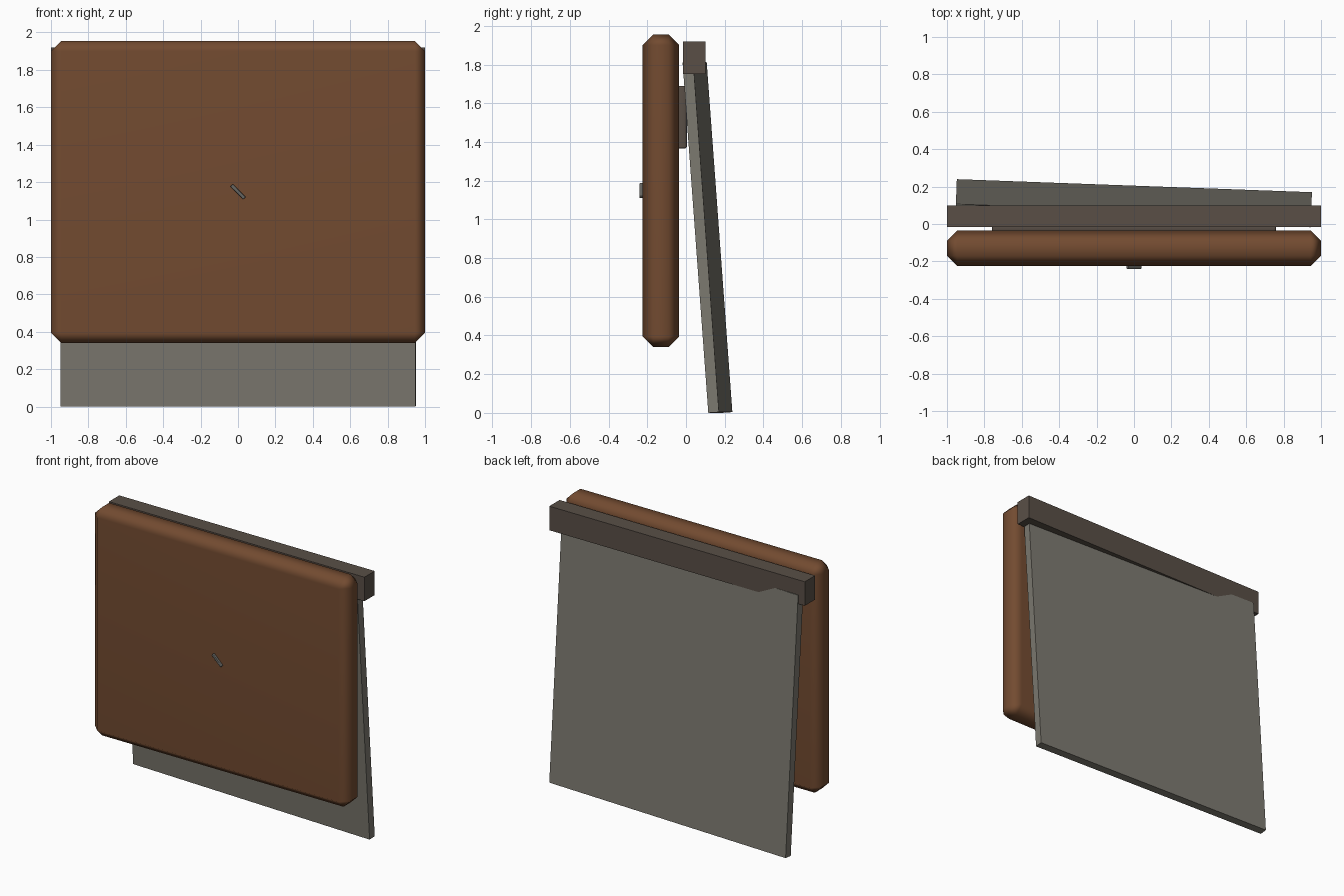
import bpy, bmesh, math
from mathutils import Matrix, Vector

if "Cube" in bpy.data.objects:
    bpy.data.objects.remove(bpy.data.objects["Cube"], do_unlink=True)


def material(name, rgb):
    mat = bpy.data.materials.new(name)
    mat.use_nodes = True
    color = (*rgb, 1)
    mat.diffuse_color = color
    bsdf = next(n for n in mat.node_tree.nodes if n.type == 'BSDF_PRINCIPLED')
    bsdf.inputs["Base Color"].default_value = color
    return mat


def box(name, low, high, mat, bevel=0, matrix=Matrix()):
    """Box between two corners, optionally chamfered with soft shading."""
    low, high = Vector(low), Vector(high)
    bm = bmesh.new()
    bmesh.ops.create_cube(bm, size=1)
    bmesh.ops.scale(bm, vec=high - low, verts=bm.verts)
    bmesh.ops.translate(bm, vec=(low + high) / 2, verts=bm.verts)
    bmesh.ops.transform(bm, matrix=matrix, verts=bm.verts)
    for face in bm.faces:
        face.smooth = bevel > 0
    mesh = bpy.data.meshes.new(name)
    bm.to_mesh(mesh)
    bm.free()
    mesh.materials.append(mat)
    obj = bpy.data.objects.new(name, mesh)
    bpy.context.collection.objects.link(obj)
    if bevel:
        mod = obj.modifiers.new("Chamfer", 'BEVEL')
        mod.width = bevel
        mod.segments = 1
        mod.limit_method = 'NONE'
        obj.modifiers.new("Flat large faces", 'WEIGHTED_NORMAL')
    return obj


brown = material("warm brown", (0.17, 0.07, 0.03))
stone = material("stone grey", (0.2, 0.19, 0.16))
umber = material("dark umber", (0.1, 0.078, 0.062))
metal = material("dull metal", (0.13, 0.13, 0.12))

# Chamfered front board
box("front_board", (-1, -0.225, 0.34), (1, -0.035, 1.955), brown, 0.055)

# Top rail behind the board
box("top_rail", (-1, -0.015, 1.75), (1, 0.1, 1.92), umber)

# Back panel, leaning and slightly twisted
lean = (Matrix.Translation((0, 0.15, 0))
        @ Matrix.Rotation(math.radians(-2.1), 4, 'Z')
        @ Matrix.Rotation(math.radians(4.2), 4, 'X'))
box("back_panel", (-0.95, 0, 0), (0.95, 0.055, 1.815), stone, 0, lean)

# Spacer between board and panel
box("spacer", (-0.76, -0.045, 1.365), (0.76, 0.005, 1.69), umber, 0.01)

# Small slanted catch on the front
turn = (Matrix.Translation((0, -0.23, 1.148))
        @ Matrix.Rotation(math.radians(45), 4, 'Y'))
box("catch", (-0.049, -0.011, -0.009), (0.049, 0.011, 0.009), metal, 0.003, turn)
